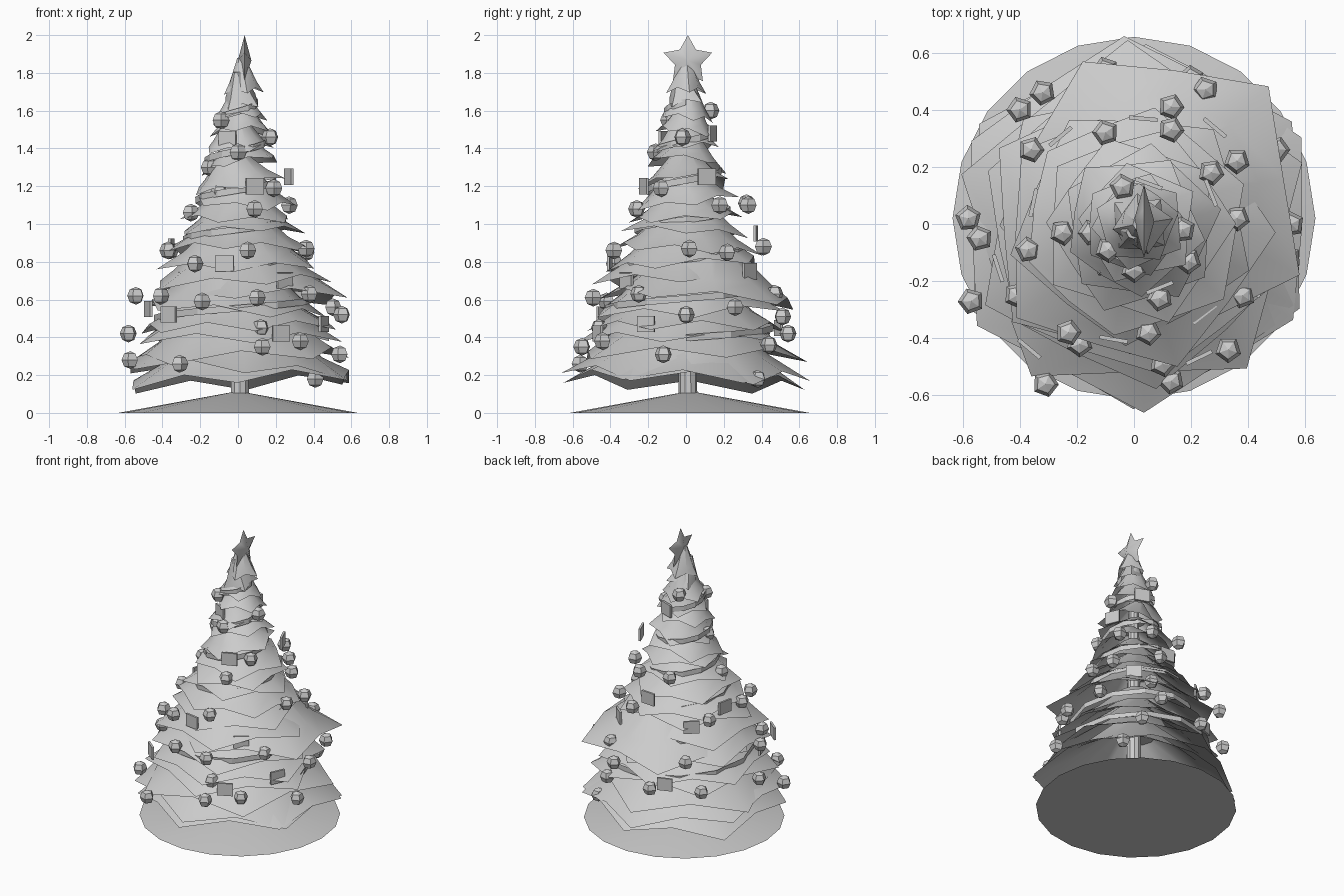
import bpy, bmesh, math, random
from mathutils import Vector, Matrix

cube = bpy.data.objects.get("Cube")
if cube:
    bpy.data.objects.remove(cube, do_unlink=True)

random.seed(4)
grey = bpy.data.materials.new("plain_grey")
grey.use_nodes = True
grey.diffuse_color = (0.6, 0.6, 0.6, 1)
grey.node_tree.nodes["Principled BSDF"].inputs["Base Color"].default_value = grey.diffuse_color


def finish(name, bm, smooth=None):
    """Turn a bmesh into a named object with the shared material."""
    mesh = bpy.data.meshes.new(name)
    bm.to_mesh(mesh)
    bm.free()
    mesh.materials.append(grey)
    obj = bpy.data.objects.new(name, mesh)
    bpy.context.collection.objects.link(obj)
    if smooth:
        bpy.ops.object.select_all(action='DESELECT')
        obj.select_set(True)
        bpy.context.view_layer.objects.active = obj
        bpy.ops.object.shade_smooth_by_angle(angle=math.radians(smooth))
    return obj


def polar(radius, angle, z):
    return Vector((radius * math.cos(angle), radius * math.sin(angle), z))


def cone(name, sides, bottom, top, height, centre):
    bm = bmesh.new()
    bmesh.ops.create_cone(bm, cap_ends=True, segments=sides, radius1=bottom, radius2=top,
                          depth=height, matrix=Matrix.Translation(centre))
    return finish(name, bm, 30)


def bridge(bm, lower, upper):
    n = len(lower)
    for i in range(n):
        j = (i + 1) % n
        bm.faces.new((lower[i], lower[j], upper[j], upper[i]))


# Ground skirt and trunk
cone("base_skirt", 20, 0.635, 0.03, 0.11, (0, 0.02, 0.055))
cone("trunk", 10, 0.05, 0.03, 1.6, (0.01, 0.01, 0.88))


# Drooping branch tiers: straight-edged pointed rim, flared middle, narrow top
def branch_tier(index, z, radius, points, turn, dx, dy):
    bm = bmesh.new()
    sway = 0.06 if radius > 0.3 else 0.2
    lean = (Matrix.Rotation(random.uniform(-sway, sway), 3, 'X')
            @ Matrix.Rotation(random.uniform(-sway, sway), 3, 'Y'))
    height = max(radius * 0.6, 0.19)
    rings = []
    for share, lift in ((1, 0), (0.66, 0.33), (0.2, 1)):
        ring = []
        for i in range(points * 2):
            r, rise = radius * share, height * lift
            if share == 1:
                r *= random.uniform(0.95, 1.01)
                if i % 2:
                    r, rise = radius * math.cos(math.pi / points), height * 0.15
            p = polar(r, math.radians(turn) + math.pi * i / points, rise)
            ring.append(bm.verts.new(lean @ p + Vector((dx, dy, z))))
        rings.append(ring)
    bridge(bm, rings[0], rings[1])
    bridge(bm, rings[1], rings[2])
    bm.faces.new(rings[2])
    finish(f"branch_tier_{index}", bm, 40)


# Height, radius, points, turn and sideways shift of each tier
tiers = [(0.14, 0.66, 6, 28, 0.02, 0), (0.19, 0.66, 6, 33, 0, 0), (0.27, 0.64, 5, 20, 0, 0),
         (0.37, 0.58, 5, 62, 0, -0.03), (0.43, 0.55, 6, 40, 0, 0),
         (0.58, 0.57, 5, 45, 0.07, 0.08), (0.53, 0.53, 5, 5, -0.03, 0), (0.67, 0.51, 5, 0, 0, -0.03),
         (0.77, 0.45, 5, 50, 0, 0), (0.85, 0.41, 6, 20, 0, 0), (0.94, 0.36, 5, 0, 0.01, 0),
         (1.02, 0.32, 5, 35, 0, 0), (1.11, 0.29, 5, 10, 0.02, 0), (1.2, 0.26, 5, 60, 0, 0),
         (1.3, 0.22, 5, 30, 0.02, 0), (1.39, 0.19, 5, 0, 0, 0), (1.47, 0.17, 5, 40, 0.02, 0),
         (1.55, 0.15, 5, 15, 0.01, 0), (1.62, 0.12, 4, 50, 0.02, 0), (1.69, 0.11, 4, 10, 0.03, 0)]
for index, tier in enumerate(tiers):
    branch_tier(index, *tier)


# Spiral ribbon garland
def tree_radius(z):
    return 0.56 - 0.29 * max(z - 0.35, 0) / 0.7 if z < 1.05 else 0.27 - 0.26 * (z - 1.05)


bm = bmesh.new()
last = None
steps = 72
for i in range(steps + 1):
    z = 0.38 + 1.25 * i / steps
    p = polar(tree_radius(z) * 0.88, math.tau * 6 * i / steps, z)
    pair = [bm.verts.new(p), bm.verts.new(p + Vector((0, 0, 0.035)))]
    if last:
        bm.faces.new((last[0], pair[0], pair[1], last[1]))
    last = pair
finish("ribbon_garland", bm)

# Faceted baubles, placed in hundredths of a unit
baubles = [(13, -55, 35), (-58, 2, 42), (-54, -5, 62), (-41, -25, 62), (38, -25, 63), (5, -38, 86),
           (-23, -38, 79), (-19, -42, 59), (36, 2, 87), (36, 22, 85), (25, 47, 63), (13, 41, 88),
           (-32, 46, 63), (-36, 26, 86), (-10, 32, 111), (13, 33, 110), (27, 18, 110), (19, -13, 119),
           (9, -26, 108), (-37, -9, 86), (-25, -3, 106), (-15, -3, 130), (0, -16, 138), (17, -2, 146),
           (-10, -14, 117), (-4, 13, 160), (10, -49, 61), (12, -46, 45), (-31, -56, 26), (54, -12, 31),
           (41, 38, 18), (-57, -27, 28), (33, -44, 38), (20, 51, 51), (30, 44, 36), (50, 26, 56),
           (55, 0, 52), (-9, -9, 155), (-40, 40, 42), (-10, 54, 42)]
bm = bmesh.new()
for spot in baubles:
    place = Matrix.Translation(Vector(spot) / 100) @ Matrix.Rotation(random.uniform(0, 1), 4, 'Z')
    bmesh.ops.create_uvsphere(bm, u_segments=5, v_segments=4, radius=0.047, matrix=place)
finish("baubles", bm)

# Square hanging cards facing outward: angle, distance, height
cards = [(-68, 24, 120), (22, 29, 125), (-100, 41, 79), (-130, 57, 52), (-64, 52, 42), (-52, 40, 70),
         (-25, 50, 47), (168, 36, 88), (50, 44, 75), (85, 37, 95), (130, 40, 80),
         (-162, 50, 55), (110, 52, 45), (-115, 13, 145), (70, 15, 148)]
bm = bmesh.new()
for angle, distance, height in cards:
    turn = math.radians(angle)
    place = Matrix.Translation(polar(distance / 100, turn, height / 100))
    shape = Matrix.Diagonal((0.014, 0.1, 0.085, 1))
    bmesh.ops.create_cube(bm, size=1, matrix=place @ Matrix.Rotation(turn, 4, 'Z') @ shape)
finish("hanging_cards", bm)

# Five pointed star, thickest in the middle
bm = bmesh.new()
centre = Vector((0.035, 0.01, 1.865))
rim = []
for i in range(10):
    a = math.pi * i / 5
    r = 0.072 if i % 2 else 0.135
    rim.append(bm.verts.new(centre + Vector((0, r * math.sin(a), r * math.cos(a)))))
for side in (-1, 1):
    hub = bm.verts.new(centre + Vector((side * 0.036, 0, 0)))
    for i in range(10):
        bm.faces.new((rim[i], rim[(i + 1) % 10], hub))
bmesh.ops.recalc_face_normals(bm, faces=bm.faces)
finish("top_star", bm, 60)
